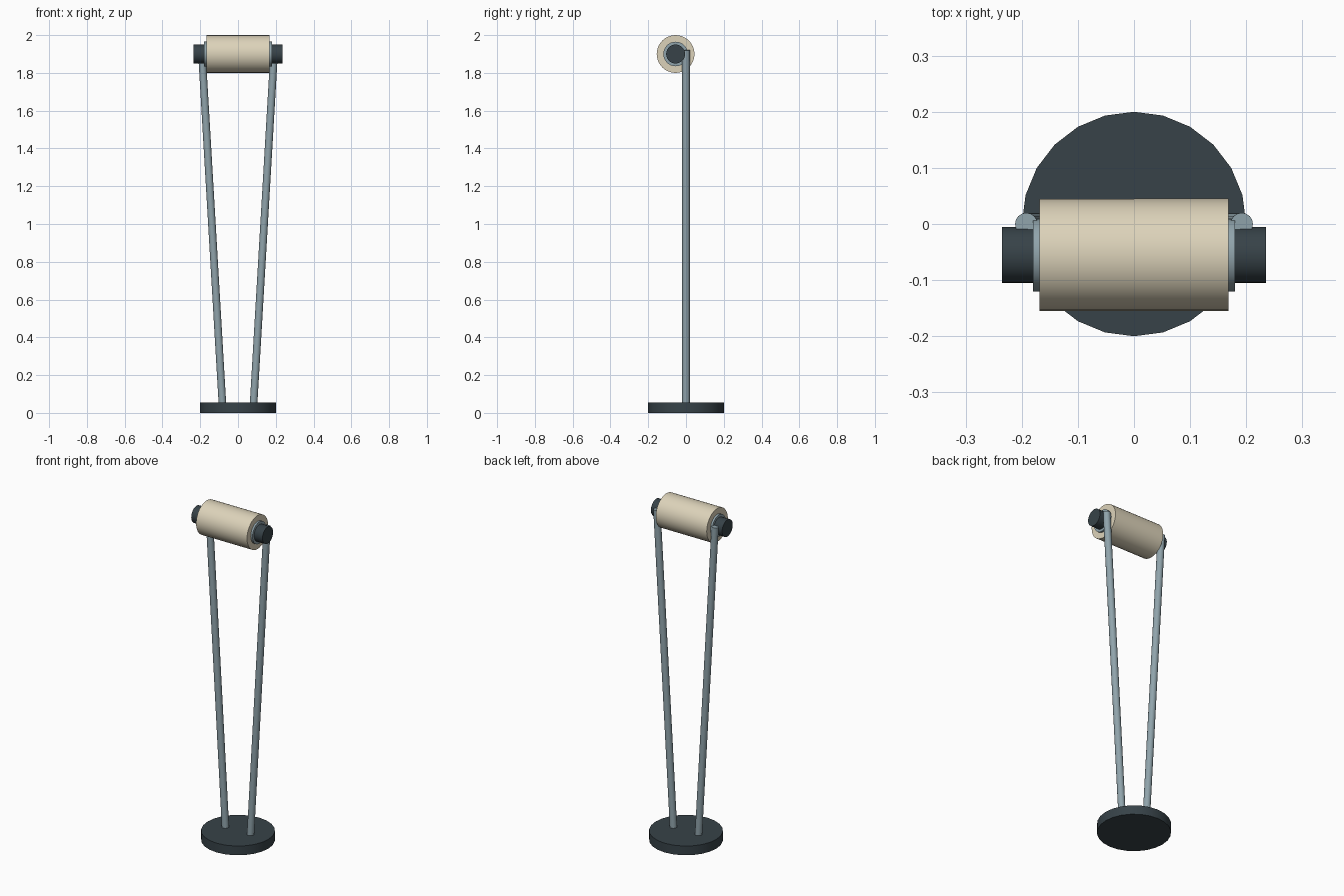
import bpy
from math import radians
from mathutils import Vector

cube = bpy.data.objects.get("Cube")
if cube:
    bpy.data.objects.remove(cube, do_unlink=True)


def material(name, colour):
    mat = bpy.data.materials.new(name)
    mat.use_nodes = True
    mat.diffuse_color = (*colour, 1)
    mat.node_tree.nodes["Principled BSDF"].inputs["Base Color"].default_value = (*colour, 1)
    return mat


dark = material("dark slate", (0.038, 0.055, 0.065))
steel = material("blue grey metal", (0.28, 0.37, 0.41))
cream = material("cream shade", (0.72, 0.65, 0.49))


def rod(name, start, end, radius, mat, sides=24):
    """Capped cylinder between two points."""
    start, end = Vector(start), Vector(end)
    axis = end - start
    bpy.ops.mesh.primitive_cylinder_add(vertices=sides, radius=radius, depth=axis.length,
                                        location=(start + end) / 2)
    obj = bpy.context.object
    obj.name = name
    obj.rotation_euler = axis.to_track_quat("Z", "Y").to_euler()
    obj.data.materials.append(mat)
    bpy.ops.object.shade_smooth_by_angle(angle=radians(30))
    return obj


def crossbar(name, half, radius, mat, sides=32):
    """Horizontal cylinder on the lamp head axis."""
    return rod(name, (-half, -0.055, 1.9), (half, -0.055, 1.9), radius, mat, sides)


# Round foot
rod("base", (0, 0, 0), (0, 0, 0.055), 0.2, dark)

# Splayed supports
for side, x in (("left", 1), ("right", -1)):
    rod(side + "_support", (x * 0.082, 0, 0.04), (x * 0.192, 0, 1.92), 0.02, steel, 16)

# Lamp head: shade, collars and end caps
crossbar("shade", 0.168, 0.1, cream)
crossbar("collar", 0.18, 0.065, steel)
crossbar("end_caps", 0.235, 0.05, dark)
